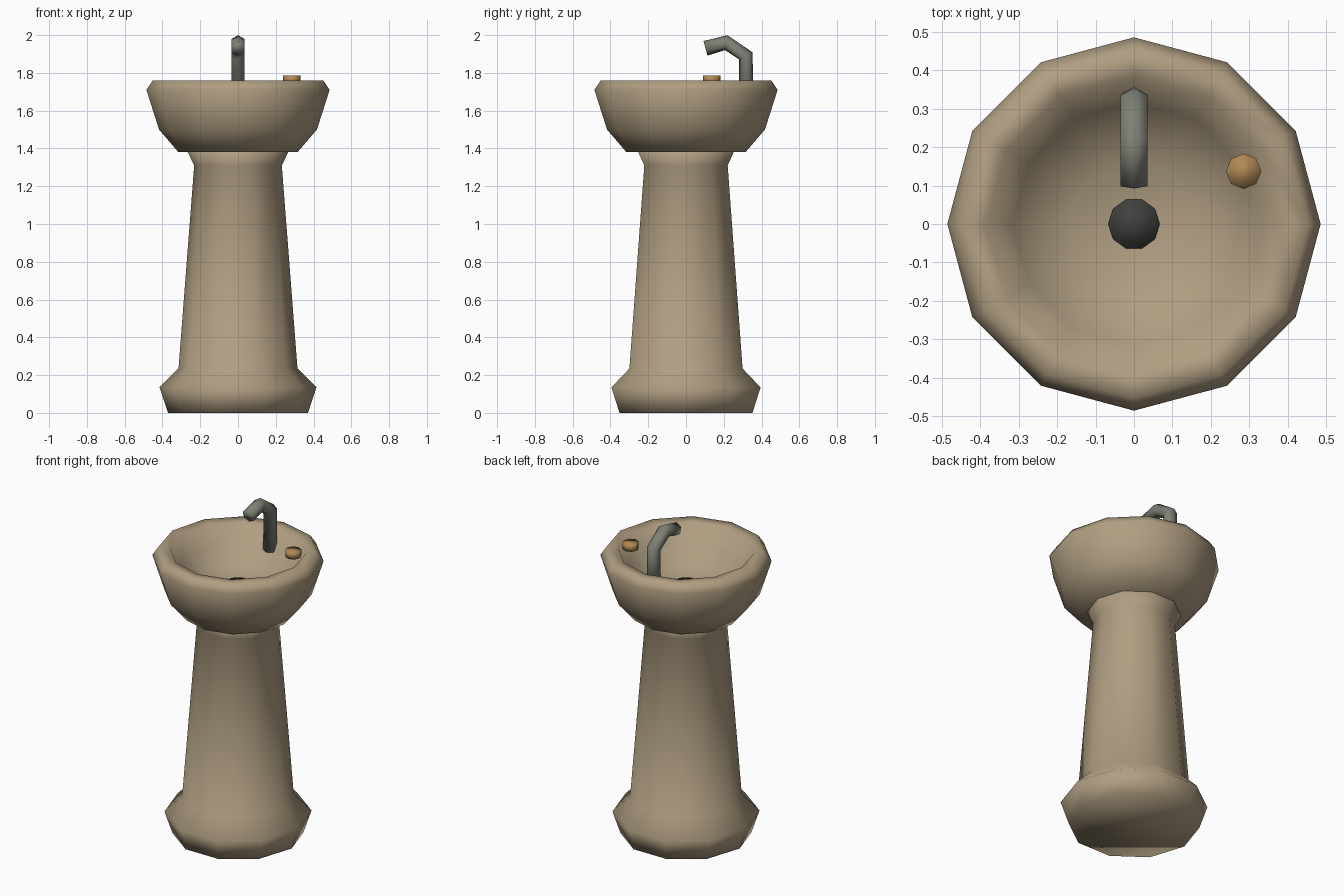
import bpy, bmesh
from math import cos, sin, pi
from mathutils import Vector

cube = bpy.data.objects.get("Cube")
if cube:
    bpy.data.objects.remove(cube, do_unlink=True)


def material(name, rgb):
    mat = bpy.data.materials.new(name)
    mat.use_nodes = True
    color = (*rgb, 1.0)
    mat.diffuse_color = color
    bsdf = next(n for n in mat.node_tree.nodes if n.type == 'BSDF_PRINCIPLED')
    bsdf.inputs["Base Color"].default_value = color
    return mat


stone = material("sandstone", (0.43, 0.34, 0.22))
metal = material("dull_metal", (0.21, 0.22, 0.18))
dark = material("dark_iron", (0.05, 0.053, 0.048))
brass = material("brass", (0.44, 0.25, 0.09))


def skin(name, rings, mat):
    """Bridge a list of equal-sized point rings and cap both ends."""
    bm = bmesh.new()
    loops = [[bm.verts.new(p) for p in ring] for ring in rings]
    n = len(loops[0])
    for low, high in zip(loops, loops[1:]):
        for i in range(n):
            j = (i + 1) % n
            bm.faces.new((low[i], low[j], high[j], high[i]))
    bm.faces.new(loops[0][::-1])
    bm.faces.new(loops[-1])
    bmesh.ops.recalc_face_normals(bm, faces=bm.faces)
    for f in bm.faces:
        f.smooth = True
    mesh = bpy.data.meshes.new(name)
    bm.to_mesh(mesh)
    bm.free()
    mesh.materials.append(mat)
    obj = bpy.data.objects.new(name, mesh)
    bpy.context.collection.objects.link(obj)
    return obj


def lathe(name, profile, sides, mat, center=(0, 0)):
    """Turn a (radius, height) profile about a vertical axis."""
    cx, cy = center
    angles = [2 * pi * i / sides for i in range(sides)]
    rings = [[(cx + r * cos(a), cy + r * sin(a), z) for a in angles]
             for r, z in profile]
    return skin(name, rings, mat)


def tube(name, path, radius, sides, mat):
    """Sweep a polygon along a path lying in the YZ plane."""
    pts = [Vector(p) for p in path]
    side = Vector((1, 0, 0))
    rings = []
    for i, p in enumerate(pts):
        before = (p - pts[i - 1]).normalized() if i else Vector()
        after = (pts[i + 1] - p).normalized() if i + 1 < len(pts) else Vector()
        out = side.cross((before + after).normalized())
        rings.append([p + radius * (out * cos(a) + side * sin(a))
                      for a in (2 * pi * k / sides for k in range(sides))])
    return skin(name, rings, mat)


# Flared foot, tapering column and collar
lathe("pedestal", [(0.37, 0), (0.415, 0.135), (0.315, 0.235),
                   (0.232, 1.31), (0.275, 1.4)], 10, stone)

# Basin: outside wall, rounded rim, then the hollow inside
lathe("basin", [(0.315, 1.38), (0.418, 1.5), (0.485, 1.71), (0.452, 1.76),
                (0.385, 1.755), (0.315, 1.64), (0.17, 1.545)], 12, stone)

# Drain plate on the basin floor
lathe("drain", [(0.067, 1.53), (0.067, 1.56)], 10, dark)

# Push button beside the spout
lathe("button", [(0.046, 1.745), (0.046, 1.785)], 8, brass, (0.285, 0.137))

# Bent spout reaching over the drain
tube("spout", [(0, 0.317, 1.64), (0, 0.317, 1.89),
               (0, 0.213, 1.96), (0, 0.103, 1.93)], 0.04, 6, metal)
